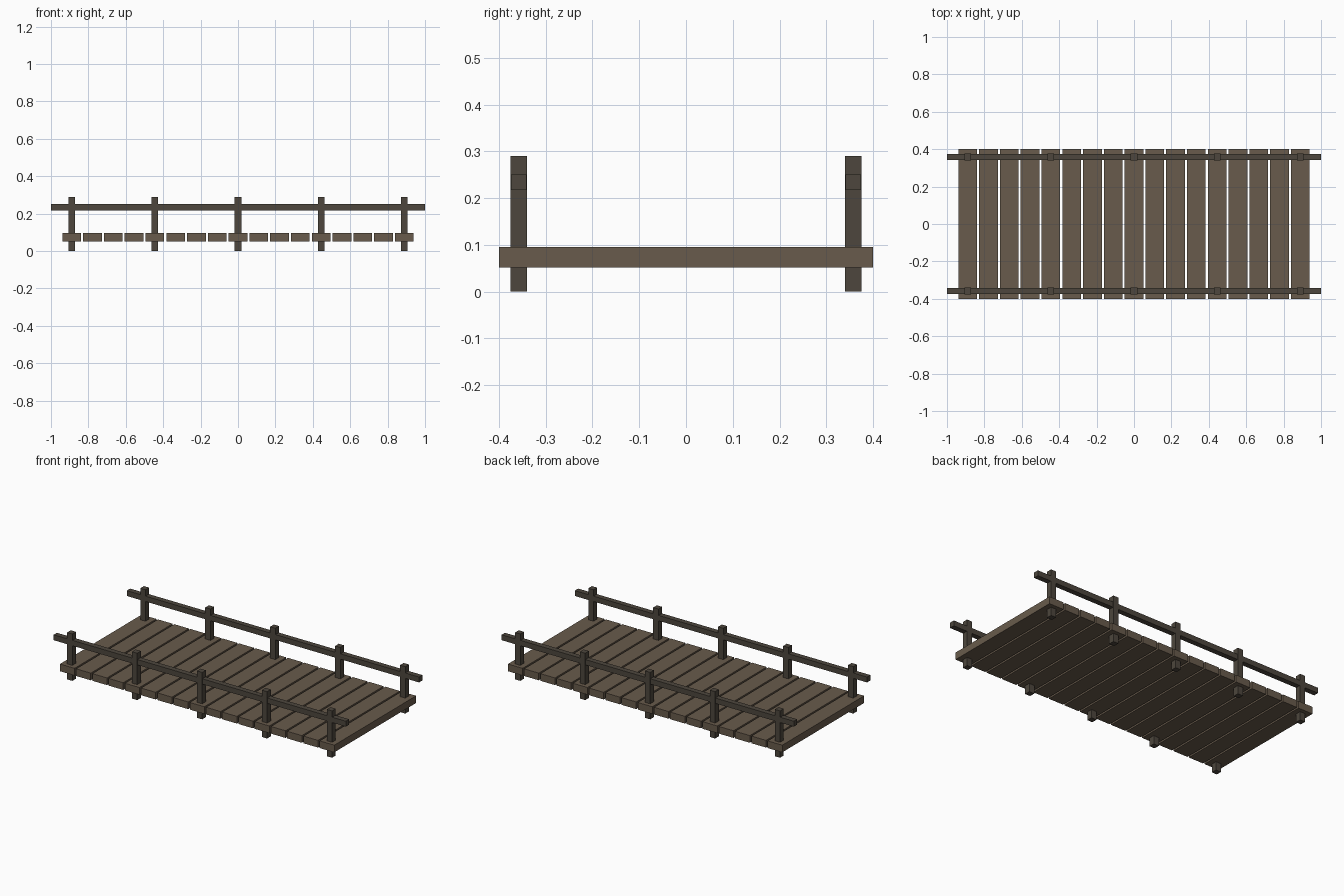
import bpy

if "Cube" in bpy.data.objects:
    bpy.data.objects.remove(bpy.data.objects["Cube"])

PITCH = 1 / 9


def material(name, color):
    m = bpy.data.materials.new(name)
    m.diffuse_color = (*color, 1)
    m.use_nodes = True
    m.node_tree.nodes["Principled BSDF"].inputs["Base Color"].default_value = m.diffuse_color
    return m


plank_wood = material("plank_wood", (0.14, 0.105, 0.072))
dark_wood = material("dark_wood", (0.075, 0.062, 0.047))


def box(name, center, size, mat):
    bpy.ops.mesh.primitive_cube_add(size=1, location=center)
    ob = bpy.context.object
    ob.name = name
    ob.scale = size
    bpy.ops.object.transform_apply(location=False, rotation=False, scale=True)
    ob.data.materials.append(mat)


# Deck planks
for i in range(-8, 9):
    box(f"deck_plank_{i + 9}", (i * PITCH, 0, 0.0735), (0.1, 0.8, 0.0444), plank_wood)

# Posts and handrail on each side
for side, y in (("front", -0.3578), ("back", 0.3578)):
    for i in range(-2, 3):
        box(f"{side}_post_{i + 3}", (i * 4 * PITCH, y, 0.145), (0.0356, 0.0356, 0.29), dark_wood)
    box(f"{side}_handrail", (0, y, 0.2335), (2, 0.0325, 0.0333), dark_wood)
